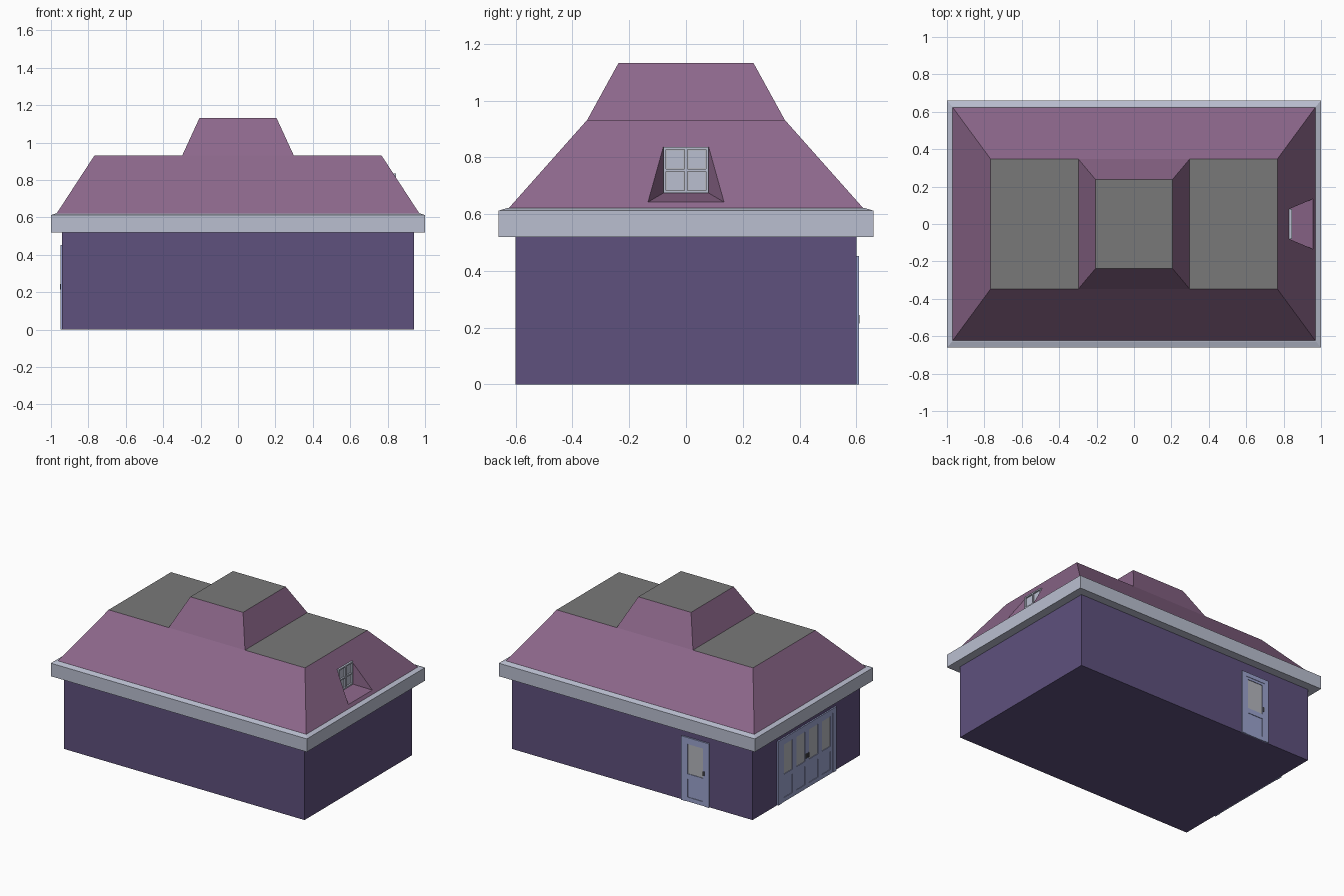
import bpy, bmesh

if "Cube" in bpy.data.objects:
    bpy.data.objects.remove(bpy.data.objects["Cube"])


def material(name, rgb):
    m = bpy.data.materials.new(name)
    m.diffuse_color = (*rgb, 1)
    m.use_nodes = True
    m.node_tree.nodes["Principled BSDF"].inputs["Base Color"].default_value = m.diffuse_color
    return m


WALL = material("wall purple", (0.112, 0.082, 0.205))
ROOF = material("roof mauve", (0.265, 0.137, 0.258))
FLAT = material("flat roof grey", (0.19, 0.19, 0.19))
TRIM = material("trim pale grey", (0.49, 0.52, 0.63))
DOOR = material("door blue", (0.33, 0.37, 0.62))
GLASS = material("window glass", (0.46, 0.47, 0.51))
KNOB = material("knob dark grey", (0.08, 0.08, 0.09))


def finish(name, bm, mats):
    bmesh.ops.recalc_face_normals(bm, faces=bm.faces)
    me = bpy.data.meshes.new(name)
    bm.to_mesh(me)
    bm.free()
    for m in mats:
        me.materials.append(m)
    ob = bpy.data.objects.new(name, me)
    bpy.context.collection.objects.link(ob)
    return ob


def boxes(name, mat, spans):
    """One object from several (x0, x1, y0, y1, z0, z1) boxes."""
    bm = bmesh.new()
    for x0, x1, y0, y1, z0, z1 in spans:
        vs = bmesh.ops.create_cube(bm, size=1)["verts"]
        for v in vs:
            v.co.x = x0 if v.co.x < 0 else x1
            v.co.y = y0 if v.co.y < 0 else y1
            v.co.z = z0 if v.co.z < 0 else z1
    return finish(name, bm, [mat])


def ring(bm, hx, hy, z):
    return [bm.verts.new((sx * hx, sy * hy, z))
            for sx, sy in ((-1, -1), (1, -1), (1, 1), (-1, 1))]


# Walls
boxes("walls", WALL, [(-0.94, 0.94, -0.6, 0.6, 0, 0.53)])

# Cornice with a slightly sloped top
bm = bmesh.new()
rings = [ring(bm, *p) for p in ((1, 0.66, 0.52), (1, 0.66, 0.612), (0.972, 0.628, 0.622))]
bm.faces.new(rings[0])
bm.faces.new(rings[-1])
for a, b in zip(rings, rings[1:]):
    for i in range(4):
        j = (i + 1) % 4
        bm.faces.new((a[i], a[j], b[j], b[i]))
finish("cornice", bm, [TRIM])

# Main roof, with a window recess cut into the right slope
BX, BY, BZ, TX, TY, TZ = 0.972, 0.627, 0.618, 0.767, 0.348, 0.932


def slope_x(z):
    return BX + (TX - BX) * (z - BZ) / (TZ - BZ)


W0, W1, WY = 0.674, 0.836, 0.08
wx = slope_x(W1)
bm = bmesh.new()
low, top = ring(bm, BX, BY, BZ), ring(bm, TX, TY, TZ)
bm.faces.new(low)
bm.faces.new(top).material_index = 1
for i in (0, 2, 3):
    j = (i + 1) % 4
    bm.faces.new((low[i], low[j], top[j], top[i]))
outer = [low[1], low[2], top[2], top[1]]
hole = [bm.verts.new(p) for p in ((slope_x(0.642), -0.134, 0.642), (slope_x(0.642), 0.134, 0.642),
                                  (wx, WY, W1), (wx, -WY, W1))]
for i in range(4):
    j = (i + 1) % 4
    bm.faces.new((outer[i], outer[j], hole[j], hole[i]))
sill = [bm.verts.new((wx, s * WY, W0)) for s in (-1, 1)]
bm.faces.new((hole[0], hole[1], sill[1], sill[0]))
bm.faces.new((hole[0], sill[0], hole[3]))
bm.faces.new((hole[1], hole[2], sill[1]))
bm.faces.new((sill[0], sill[1], hole[2], hole[3]))
finish("main_roof", bm, [ROOF, FLAT])

# Raised centre roof
bm = bmesh.new()
low, top = ring(bm, 0.298, TY, TZ), ring(bm, 0.206, 0.238, 1.132)
bm.faces.new(top).material_index = 1
for i in range(4):
    j = (i + 1) % 4
    bm.faces.new((low[i], low[j], top[j], top[i]))
finish("centre_roof", bm, [ROOF, FLAT])

# Roof window: frame, cross bars, panes
x0, x1, t = wx - 0.002, wx + 0.014, 0.009
zm = (W0 + W1) / 2
boxes("roof_window_frame", TRIM, [
    (x0, x1, -WY, -WY + t, W0, W1), (x0, x1, WY - t, WY, W0, W1),
    (x0, x1, -WY + t, WY - t, W0, W0 + t), (x0, x1, -WY + t, WY - t, W1 - t, W1),
    (x0, x1, -t / 2, t / 2, W0 + t, W1 - t),
    (x0, x1, -WY + t, -t / 2, zm - t / 2, zm + t / 2),
    (x0, x1, t / 2, WY - t, zm - t / 2, zm + t / 2)])
boxes("roof_window_panes", TRIM, [
    (x0, wx + 0.006, y - 0.029, y + 0.029, z - 0.031, z + 0.031)
    for y in (-0.038, 0.038) for z in (zm - 0.0385, zm + 0.0385)])
boxes("roof_window_glass", GLASS, [(x0, wx + 0.003, -WY + t, WY - t, W0 + t, W1 - t)])


# Doors are described as (u0, u1, z0, z1, depth) plates on a wall
def on_back(p):
    return (p[0], p[1], 0.599, 0.6 + p[4], p[2], p[3])


def on_left(p):
    return (-0.94 - p[4], -0.939, p[0], p[1], p[2], p[3])


def door(name, place, u0, u1, leaves, border, stile, knobs):
    top = 0.452
    frame = [(u0, u0 + border, 0, top, 0.01), (u1 - border, u1, 0, top, 0.01),
             (u0 + border, u1 - border, top - 0.03, top, 0.01)]
    a, w = u0 + border, (u1 - u0 - 2 * border) / leaves
    leaf, glass = [], []
    for k in range(leaves):
        l, r = a + k * w, a + (k + 1) * w
        leaf += [(l, l + stile, 0, 0.422, 0.007), (r - stile, r, 0, 0.422, 0.007)]
        l, r = l + stile, r - stile
        leaf += [(l, r, 0, 0.03, 0.007), (l, r, 0.16, 0.195, 0.007),
                 (l, r, 0.405, 0.422, 0.007), (l, r, 0.03, 0.16, 0.003)]
        glass.append((l, r, 0.195, 0.405, 0.003))
    boxes(name + "_frame", DOOR, map(place, frame))
    boxes(name + "_leaves", DOOR, map(place, leaf))
    boxes(name + "_glass", GLASS, map(place, glass))
    boxes(name + "_knobs", KNOB, [place((u - 0.006, u + 0.006, 0.215, 0.245, 0.012)) for u in knobs])


door("back_door", on_back, -0.605, -0.39, 1, 0.032, 0.016, [-0.563])
door("garage_door", on_left, -0.325, 0.325, 4, 0.042, 0.022, [-0.012, 0.012])
